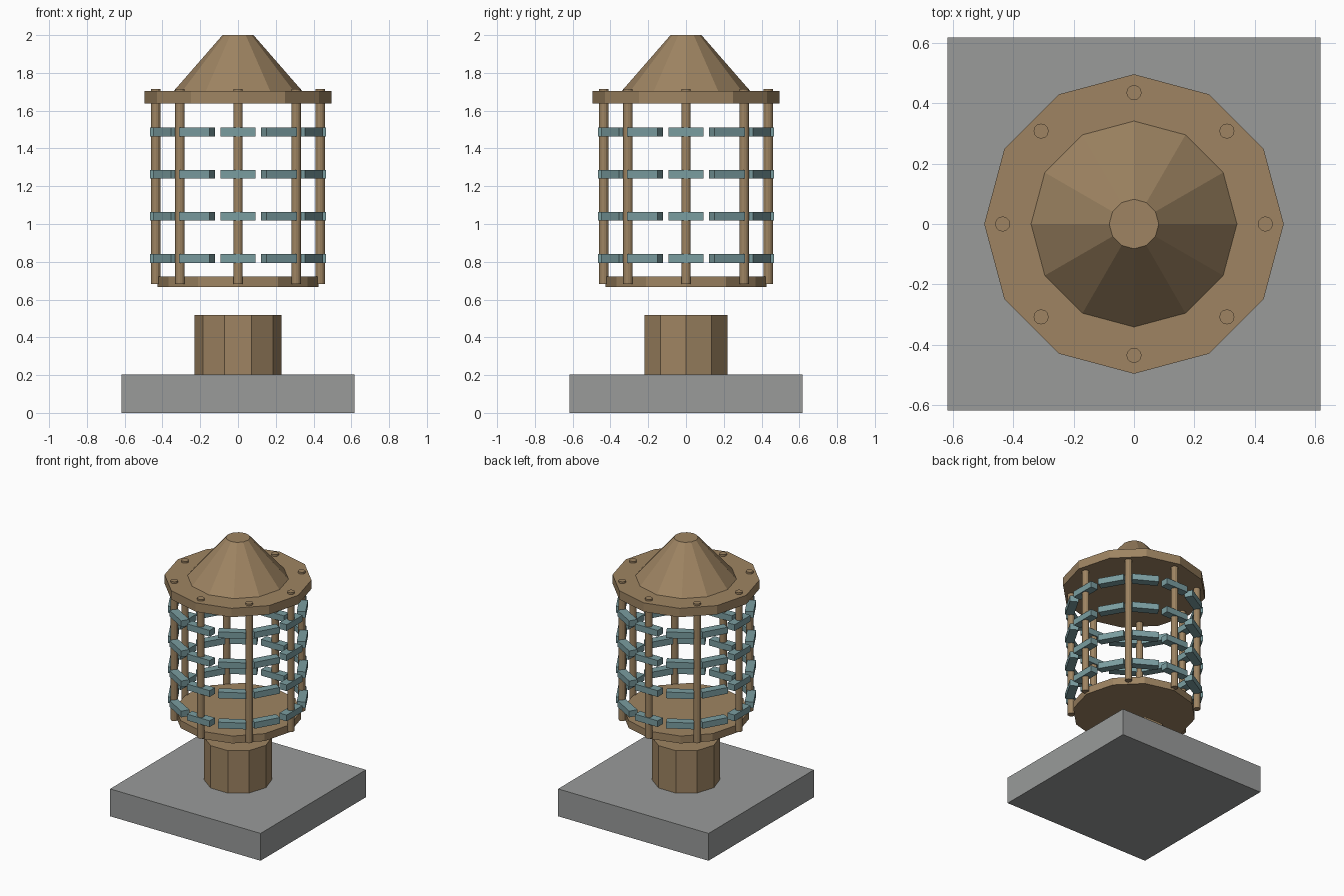
import bpy
import math

if "Cube" in bpy.data.objects:
    bpy.data.objects.remove(bpy.data.objects["Cube"])


def material(name, rgb):
    m = bpy.data.materials.new(name)
    m.diffuse_color = (*rgb, 1.0)
    m.use_nodes = True
    m.node_tree.nodes["Principled BSDF"].inputs["Base Color"].default_value = m.diffuse_color
    return m


BRONZE = material("bronze tan", (0.342, 0.231, 0.122))
STONE = material("stone grey", (0.319, 0.328, 0.323))
TEAL = material("dusty teal", (0.195, 0.337, 0.352))


def finish(name, mat):
    ob = bpy.context.object
    ob.name = name
    ob.data.materials.append(mat)
    return ob


def box(name, size, loc, mat, turn=0.0):
    bpy.ops.mesh.primitive_cube_add(size=1, location=loc, rotation=(0, 0, turn))
    ob = finish(name, mat)
    ob.scale = size
    return ob


def prism(name, sides, r_low, r_high, z_low, z_high, mat, x=0.0, y=0.0, turn=0.0):
    bpy.ops.mesh.primitive_cone_add(
        vertices=sides, radius1=r_low, radius2=r_high, depth=z_high - z_low,
        location=(x, y, (z_low + z_high) / 2), rotation=(0, 0, turn))
    return finish(name, mat)


# Square plinth and ten-sided pedestal (a corner points along x)
box("plinth", (1.236, 1.236, 0.203), (0, 0, 0.1015), STONE)
prism("pedestal", 10, 0.23, 0.23, 0.203, 0.518, BRONZE, turn=math.pi / 2)

# Floating cage floor, roof plate and truncated roof cone
prism("cage_floor", 12, 0.425, 0.425, 0.667, 0.722, BRONZE)
prism("roof_plate", 12, 0.496, 0.496, 1.637, 1.703, BRONZE)
prism("roof_cone", 12, 0.341, 0.082, 1.703, 2.0, BRONZE)

# Eight upright rods that poke through the roof plate
RING = 0.435
for i in range(8):
    a = i * math.tau / 8
    prism(f"rod_{i + 1}", 12, 0.025, 0.025, 0.682, 1.716, BRONZE,
          RING * math.cos(a), RING * math.sin(a))

# Four rings of twelve short slats
for level in range(4):
    z = 0.817 + 0.2235 * level
    for i in range(12):
        a = i * math.tau / 12
        box(f"slat_{level + 1}_{i + 1}", (0.06, 0.187, 0.046),
            (RING * math.cos(a), RING * math.sin(a), z), TEAL, a)
